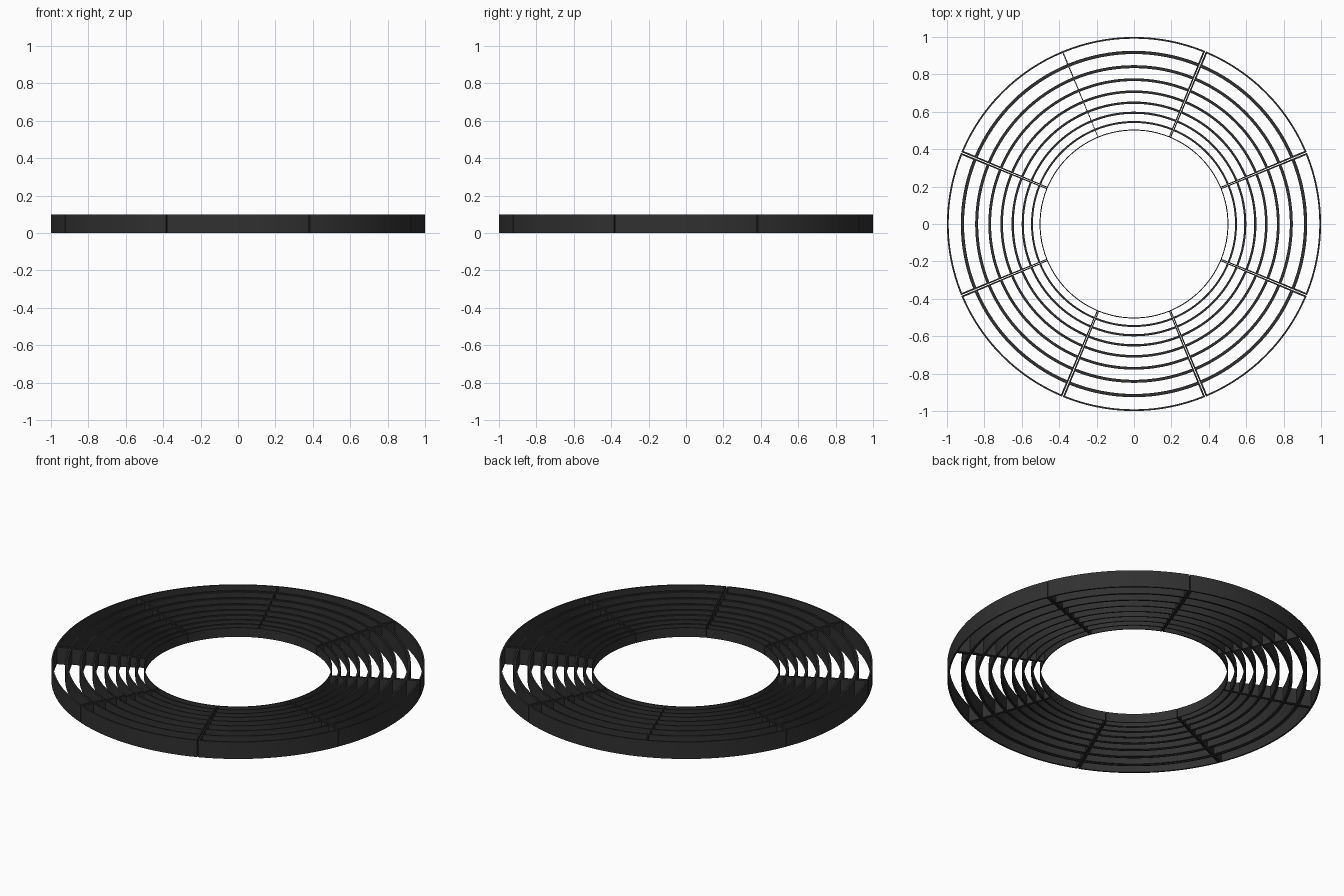
import bpy, bmesh
from math import pi, sin, cos, asin

if "Cube" in bpy.data.objects:
    bpy.data.objects.remove(bpy.data.objects["Cube"])

SECTORS, RINGS, SEGS = 8, 8, 16
RATIO = 0.5 ** (1 / RINGS)      # each ring is a scaled copy of the one outside it
HEIGHT, WALL = 0.1, 0.009
GAP, SLIM = 0.0025, 0.003       # clearance at a joint, wall at the slim joint

mat = bpy.data.materials.new("dark_grey")
mat.diffuse_color = (0.03, 0.03, 0.03, 1)
mat.use_nodes = True
mat.node_tree.nodes["Principled BSDF"].inputs["Base Color"].default_value = mat.diffuse_color


def arc(r, a0, a1, off0, off1):
    """Arc points, pulled in from the radial ends by constant distances."""
    s, e = a0 + asin(off0 / r), a1 - asin(off1 / r)
    return [(r * cos(s + (e - s) * i / SEGS), r * sin(s + (e - s) * i / SEGS))
            for i in range(SEGS + 1)]


def cell_mesh(k):
    """Open frame: outer and inner curved walls joined by two radial walls."""
    a0 = (k - 0.5) * 2 * pi / SECTORS
    a1 = a0 + 2 * pi / SECTORS
    slim0, slim1 = k == 3, k == 2
    g0, g1 = (0.0003 if slim0 else GAP), (0.0003 if slim1 else GAP)
    w0, w1 = (SLIM if slim0 else WALL), (SLIM if slim1 else WALL)
    outer = arc(1, a0, a1, g0, g1) + arc(RATIO, a0, a1, g0, g1)[::-1]
    inner = (arc(1 - WALL, a0, a1, g0 + w0, g1 + w1)
             + arc(RATIO + WALL, a0, a1, g0 + w0, g1 + w1)[::-1])
    bm = bmesh.new()
    h = HEIGHT / 2
    ot, ob, it, ib = [[bm.verts.new((x, y, z)) for x, y in loop]
                      for loop, z in ((outer, h), (outer, -h), (inner, h), (inner, -h))]
    n = len(ot)
    for i in range(n):
        j = (i + 1) % n
        for a, b in ((ob, ot), (ot, it), (it, ib), (ib, ob)):
            bm.faces.new((a[i], a[j], b[j], b[i]))
    bmesh.ops.recalc_face_normals(bm, faces=bm.faces)
    me = bpy.data.meshes.new(f"sector_cell_{k}")
    bm.to_mesh(me)
    bm.free()
    me.materials.append(mat)
    return me


# Eight sectors, each with eight shrinking cells centred on mid height
for k in range(SECTORS):
    me = cell_mesh(k)
    for r in range(RINGS):
        ob = bpy.data.objects.new(f"sector_{k}_cell_{r}", me)
        bpy.context.collection.objects.link(ob)
        ob.location.z = HEIGHT / 2
        ob.scale = (RATIO ** r,) * 3
        if r == 0:
            bpy.ops.object.select_all(action='DESELECT')
            ob.select_set(True)
            bpy.context.view_layer.objects.active = ob
            bpy.ops.object.shade_smooth_by_angle(angle=0.5)
